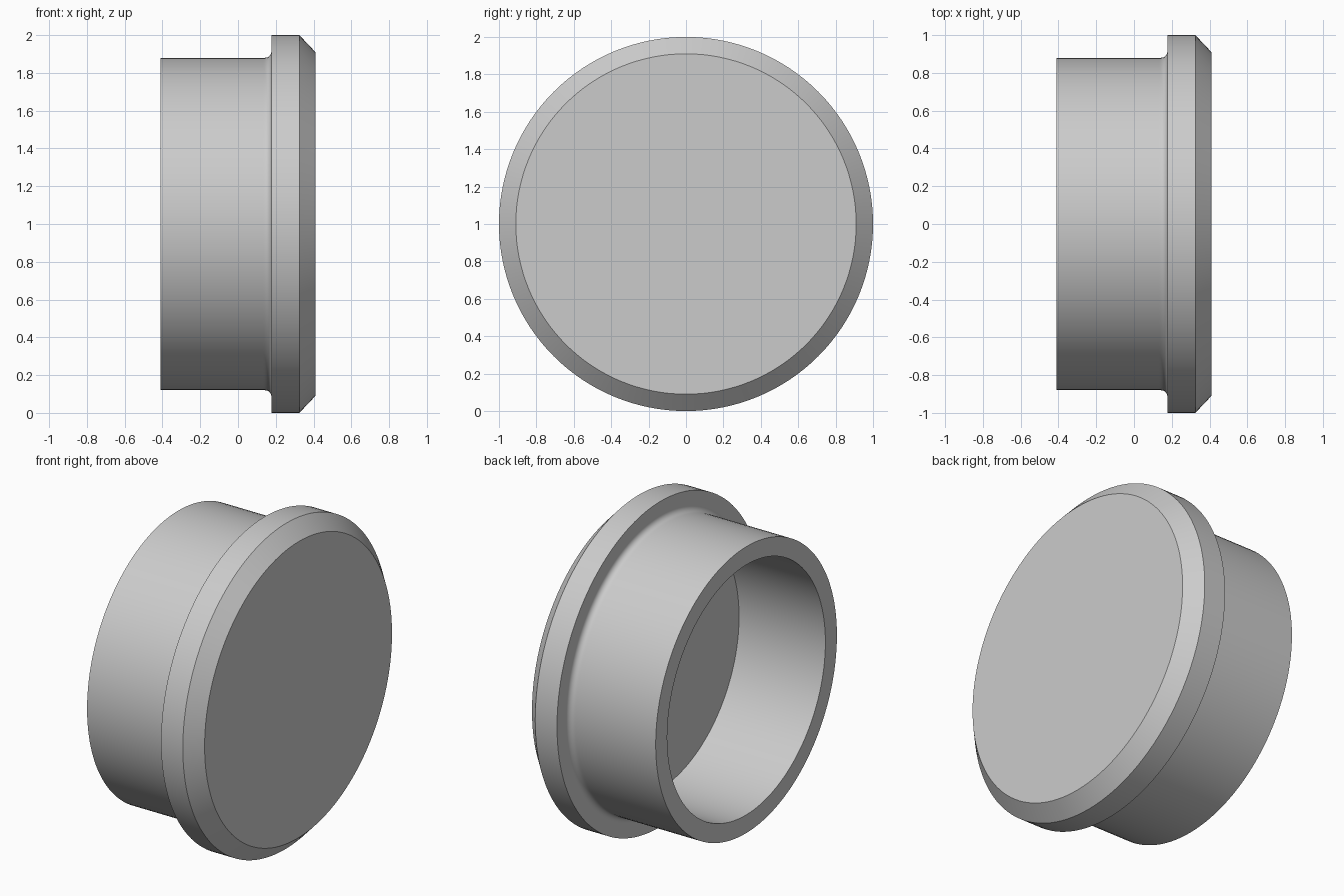
import bpy, bmesh, math
from mathutils import Matrix, Vector

cube = bpy.data.objects.get("Cube")
if cube:
    bpy.data.objects.remove(cube, do_unlink=True)

SEGMENTS = 128
BACK, SHOULDER, BEVEL, FRONT = -0.41, 0.177, 0.325, 0.41
BORE, SLEEVE, FACE, FLANGE = 0.768, 0.88, 0.91, 1.0
FILLET = 0.035

# Fillet where the sleeve meets the flange
fillet = []
for i in range(7):
    a = math.pi / 2 * i / 6
    fillet.append((SHOULDER - FILLET + FILLET * math.sin(a),
                   SLEEVE + FILLET - FILLET * math.cos(a)))

# Half section as (x, radius), from cavity floor round to the closed face
profile = [(SHOULDER, 0), (SHOULDER, BORE), (BACK, BORE), (BACK, SLEEVE),
           (SHOULDER - FILLET - 0.01, SLEEVE), *fillet,
           (SHOULDER, SLEEVE + FILLET + 0.005),
           (SHOULDER, FLANGE), (BEVEL, FLANGE), (FRONT, FACE), (FRONT, 0)]

# Revolve the section about the x axis
bm = bmesh.new()
verts = [bm.verts.new((x, 0, r)) for x, r in profile]
edges = [bm.edges.new(pair) for pair in zip(verts, verts[1:])]
bmesh.ops.spin(bm, geom=verts + edges, cent=(0, 0, 0), axis=(1, 0, 0),
               angle=math.tau, steps=SEGMENTS, use_duplicate=False)
bmesh.ops.remove_doubles(bm, verts=bm.verts, dist=0.0001)
bmesh.ops.recalc_face_normals(bm, faces=bm.faces)
bmesh.ops.transform(bm, matrix=Matrix.Translation(Vector((0, 0, FLANGE))),
                    verts=bm.verts)
mesh = bpy.data.meshes.new("end_cap")
bm.to_mesh(mesh)
bm.free()

cap = bpy.data.objects.new("end_cap", mesh)
bpy.context.collection.objects.link(cap)

# Plain grey material
grey = bpy.data.materials.new("light_grey")
grey.use_nodes = True
colour = (0.6, 0.6, 0.6, 1)
grey.diffuse_color = colour
grey.node_tree.nodes["Principled BSDF"].inputs["Base Color"].default_value = colour
mesh.materials.append(grey)

# Smooth round surfaces, crisp rims
bpy.ops.object.select_all(action="DESELECT")
cap.select_set(True)
bpy.context.view_layer.objects.active = cap
bpy.ops.object.shade_smooth_by_angle(angle=math.radians(30))
